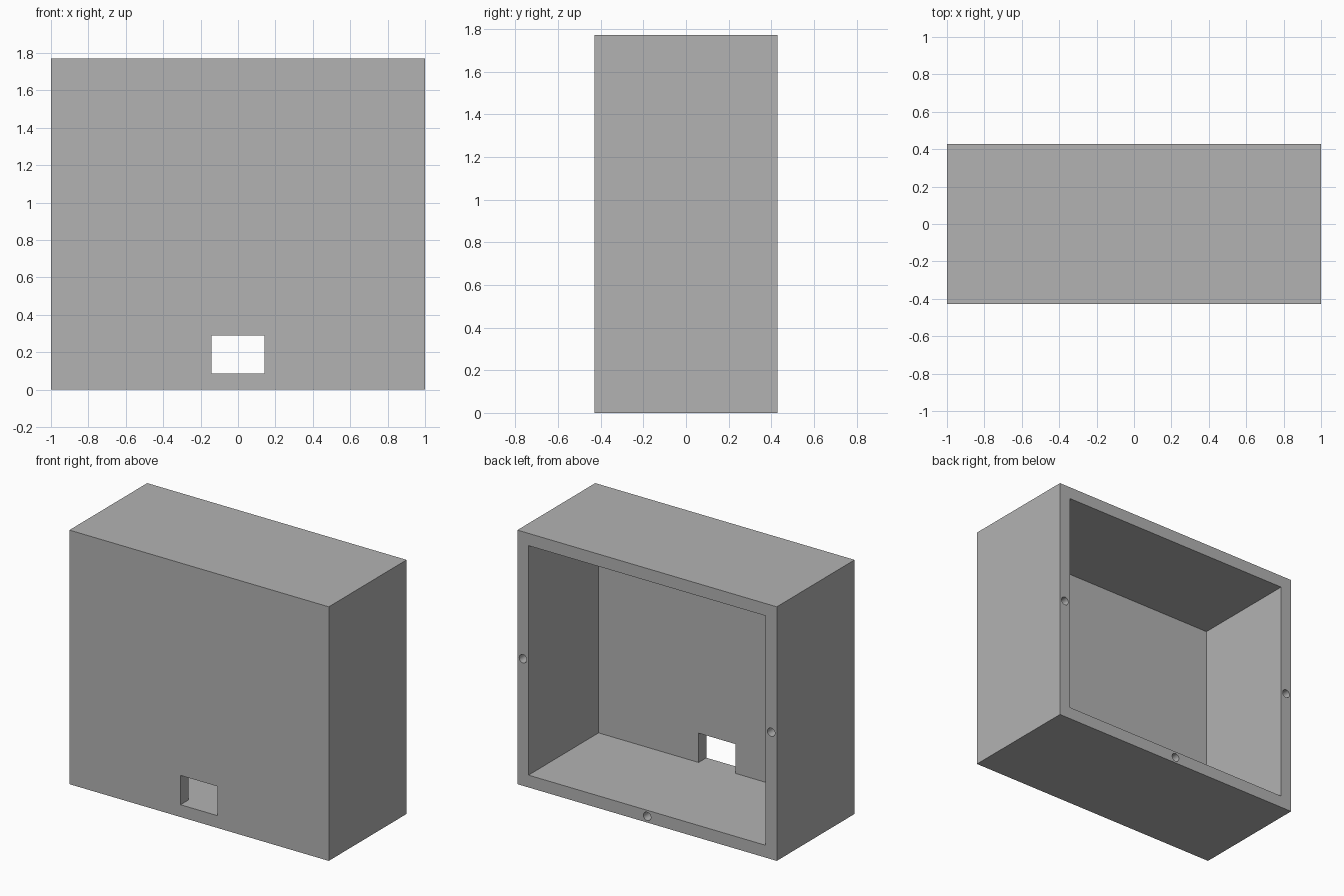
import bpy
from math import pi

if "Cube" in bpy.data.objects:
    bpy.data.objects.remove(bpy.data.objects["Cube"], do_unlink=True)

# Overall size and wall thickness
W, D, H = 2.0, 0.857, 1.771
T = 0.0857

grey = bpy.data.materials.new("plain grey")
grey.use_nodes = True
grey.diffuse_color = (0.45, 0.45, 0.45, 1)
grey.node_tree.nodes["Principled BSDF"].inputs["Base Color"].default_value = (0.45, 0.45, 0.45, 1)


def box(name, low, high):
    """Axis-aligned box between two corners."""
    middle = [(a + b) / 2 for a, b in zip(low, high)]
    bpy.ops.mesh.primitive_cube_add(size=1, location=middle)
    obj = bpy.context.object
    obj.name = name
    obj.scale = [b - a for a, b in zip(low, high)]
    bpy.ops.object.transform_apply(location=True, rotation=True, scale=True)
    obj.data.materials.append(grey)
    return obj


def cut(target, cutter):
    """Subtract the cutter from the target, then discard it."""
    cutter.hide_render = True
    mod = target.modifiers.new("cut", "BOOLEAN")
    mod.operation = "DIFFERENCE"
    mod.solver = "EXACT"
    mod.object = cutter
    bpy.ops.object.select_all(action="DESELECT")
    bpy.context.view_layer.objects.active = target
    target.select_set(True)
    bpy.ops.object.modifier_apply(modifier=mod.name)
    bpy.data.objects.remove(cutter, do_unlink=True)


# Enclosure shell, open at the back
shell = box("enclosure_shell", (-W / 2, -D / 2, 0), (W / 2, D / 2, H))
cut(shell, box("cavity_cutter", (-W / 2 + T, -D / 2 + T, T), (W / 2 - T, D / 2 + T, H - T)))

# Cable window in the front wall, flush with the inside floor
cut(shell, box("window_cutter", (-0.143, -D / 2 - T, T), (0.143, -D / 2 + 2 * T, 0.29)))

# Screw holes in the back rim: both sides and the bottom
HOLE_DEPTH = 0.2
for x, z in ((-W / 2 + T / 2, H / 2), (W / 2 - T / 2, H / 2), (0, T / 2)):
    bpy.ops.mesh.primitive_cylinder_add(vertices=32, radius=0.029, depth=2 * HOLE_DEPTH,
                                        location=(x, D / 2, z), rotation=(pi / 2, 0, 0))
    drill = bpy.context.object
    drill.name = "screw_hole_cutter"
    drill.data.materials.append(grey)
    cut(shell, drill)

bpy.ops.object.shade_smooth_by_angle()
